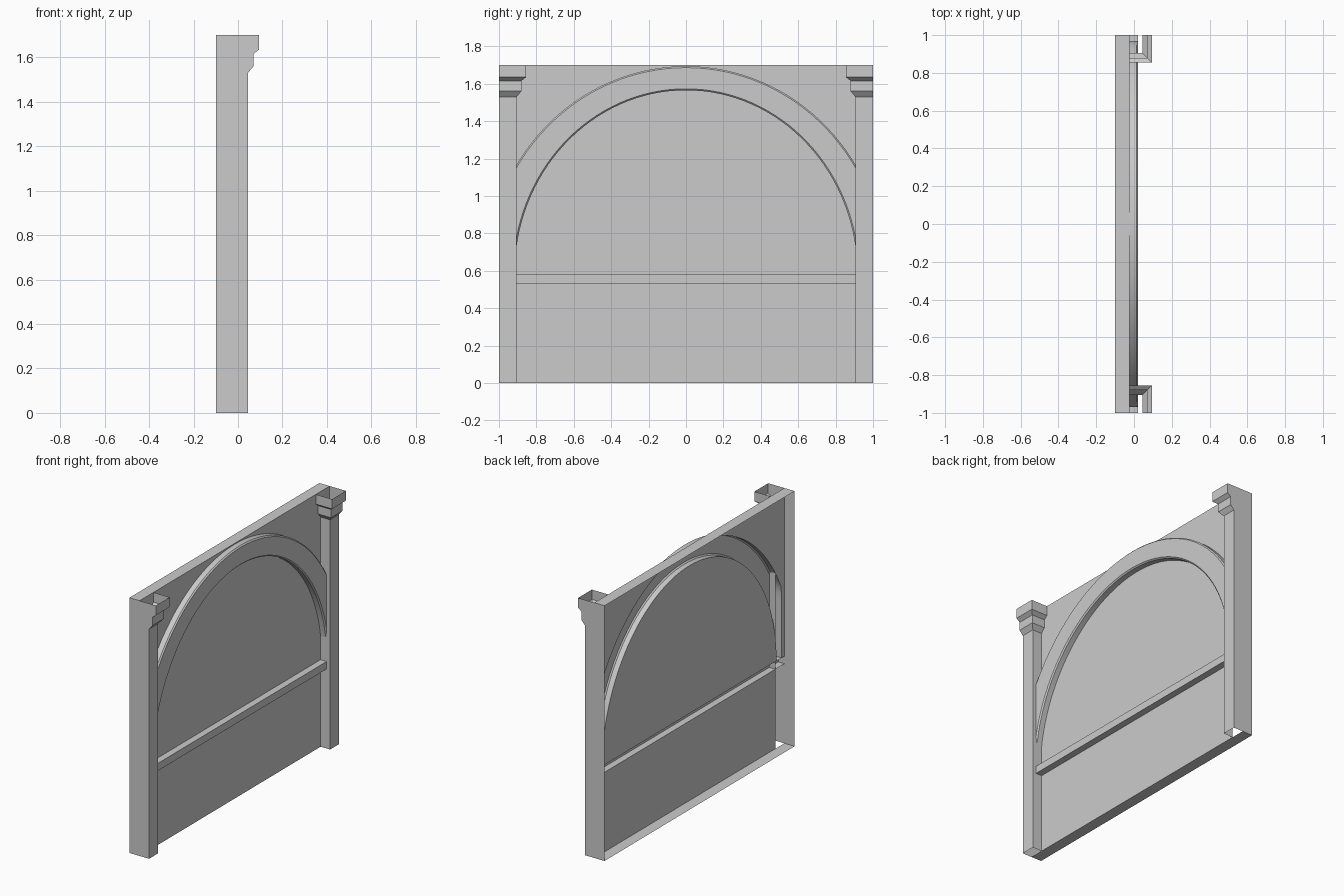
import bpy, bmesh, math

if "Cube" in bpy.data.objects:
    bpy.data.objects.remove(bpy.data.objects["Cube"])

WALL, BACK, RELIEF = -0.025, -0.1, 0.02   # x of wall face, back rim, raised trim
RAIL_Z, TOP, PIL_Y = 0.58, 1.7, 0.905


def make_sheet(name, rows, extra=(), mirror=False, smooth=False):
    """Skin a list of equal-length point rows, plus extra loose polygons."""
    bm = bmesh.new()
    grid = [[bm.verts.new(p) for p in row] for row in rows]
    for a, b in zip(grid, grid[1:]):
        for i in range(len(a) - 1):
            bm.faces.new((a[i], a[i + 1], b[i + 1], b[i]))
    for poly in extra:
        bm.faces.new([bm.verts.new(p) for p in poly])
    bmesh.ops.remove_doubles(bm, verts=bm.verts, dist=1e-5)
    bmesh.ops.dissolve_degenerate(bm, edges=bm.edges, dist=1e-5)
    bmesh.ops.recalc_face_normals(bm, faces=bm.faces)
    # Open shells must face the room (+x)
    if sum(f.normal.x * f.calc_area() for f in bm.faces) < 0:
        bmesh.ops.reverse_faces(bm, faces=bm.faces)
    me = bpy.data.meshes.new(name)
    bm.to_mesh(me)
    bm.free()
    ob = bpy.data.objects.new(name, me)
    bpy.context.collection.objects.link(ob)
    if mirror:
        mod = ob.modifiers.new("mirror", 'MIRROR')
        mod.use_axis = (False, True, False)
    if smooth:
        bpy.ops.object.select_all(action='DESELECT')
        ob.select_set(True)
        bpy.context.view_layer.objects.active = ob
        bpy.ops.object.shade_smooth_by_angle(angle=math.radians(30))
    return ob


def ellipse(t, a, b):
    return min(0.97, max(-0.97, a * math.cos(t))), RAIL_Z + b * math.sin(t)


# Arch curves
N = 64
angles = [math.pi * i / N for i in range(N + 1)]
A_IN, B_IN, A_OUT, B_OUT, BEVEL = 0.917, 0.985, 1.066, 1.114, 0.008
inner = [ellipse(t, A_IN, B_IN) for t in angles]
outer = [ellipse(t, A_OUT, B_OUT) for t in angles]

# Raised arch band, hollow behind, with bevelled edges
band = []
for t, (yi, zi), (yo, zo) in zip(angles, inner, outer):
    bi = ellipse(t, A_IN + BEVEL, B_IN + BEVEL)
    bo = ellipse(t, A_OUT - BEVEL, B_OUT - BEVEL)
    band.append([(WALL, yi, zi), (RELIEF - 0.008, yi, zi), (RELIEF, *bi),
                 (RELIEF, *bo), (RELIEF - 0.008, yo, zo), (WALL, yo, zo)])
make_sheet("arch_band", band, smooth=True)

# Wall inside the arch, above the arch, and below the rail
make_sheet("arch_panel", [[(WALL, y, RAIL_Z), (WALL, y, z)] for y, z in inner])
make_sheet("spandrel_wall",
           [[(WALL, y, z), (WALL, y, TOP)] for y, z in
            [(1, RAIL_Z), (0.97, RAIL_Z)] + outer + [(-0.97, RAIL_Z), (-1, RAIL_Z)]])
make_sheet("lower_panel", [[(WALL, y, 0), (WALL, y, RAIL_Z - 0.05)] for y in (-PIL_Y, PIL_Y)])

# Horizontal rail, open at the back
make_sheet("rail", [[(WALL, y, RAIL_Z - 0.05), (RELIEF, y, RAIL_Z - 0.05),
                     (RELIEF, y, RAIL_Z), (WALL, y, RAIL_Z)] for y in (-1, 1)])

# Top and bottom returns to the back rim
for name, z in (("top_return", TOP), ("bottom_return", 0)):
    ob = make_sheet(name, [[(BACK, y, z), (WALL, y, z)] for y in (-1, 1)])
    if (ob.data.polygons[0].normal.z > 0) != (z > 0):
        ob.data.flip_normals()

# Hollow pilasters with stepped capitals: (outward step, height)
profile = [(0, 0), (0, 1.53), (0.025, 1.56), (0.025, 1.615), (0.05, 1.635), (0.05, TOP)]
make_sheet("pilaster", [[(WALL, PIL_Y - d, z), (0.045 + d, PIL_Y - d, z),
                         (0.045 + d, 1, z), (WALL, 1, z), (BACK, 1, z)]
                        for d, z in profile], mirror=True)
